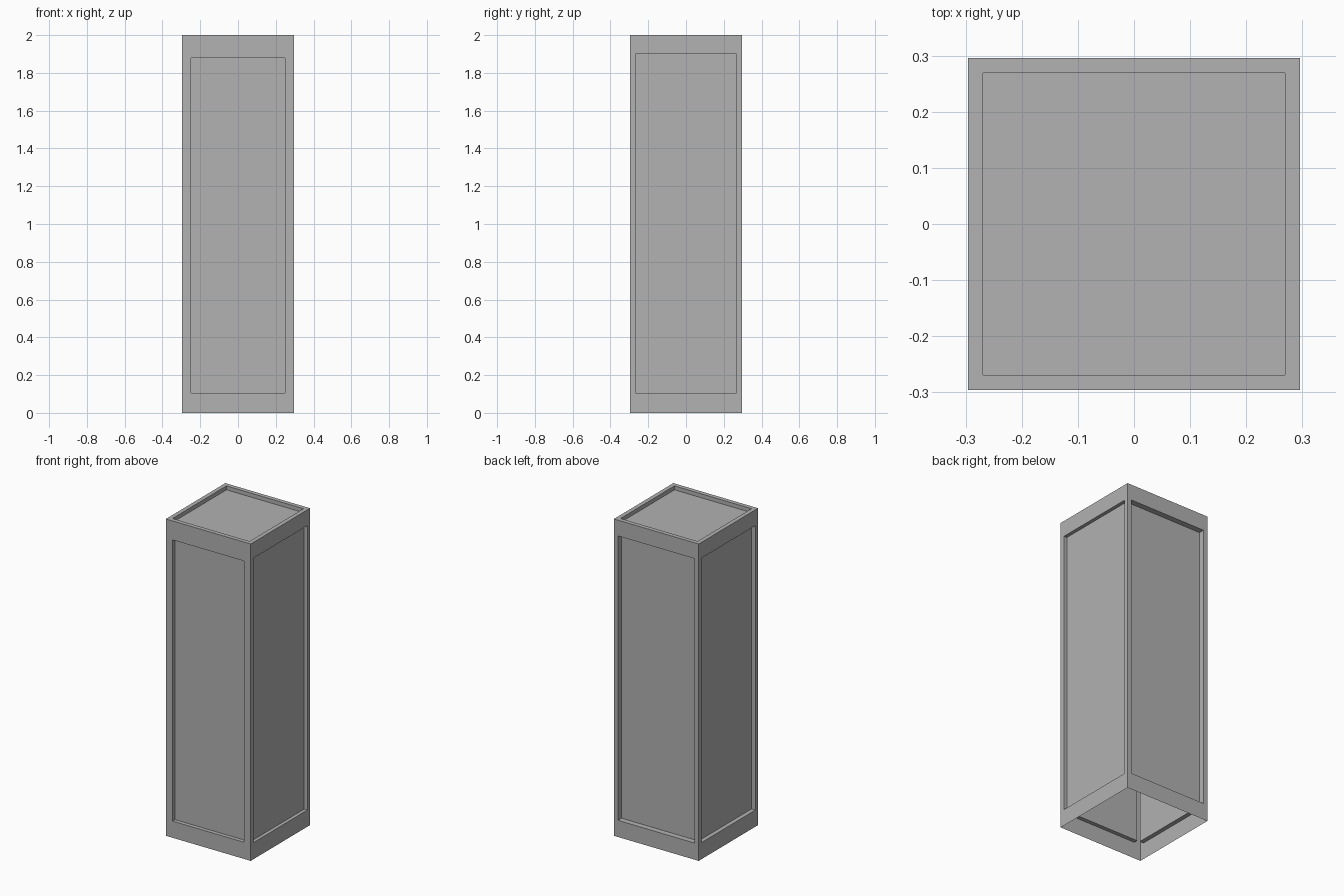
import bpy, bmesh, math
from mathutils import Matrix, Vector

cube = bpy.data.objects.get("Cube")
if cube:
    bpy.data.objects.remove(cube, do_unlink=True)

HALF, HEIGHT, SILL = 0.296, 2.0, 0.105

grey = bpy.data.materials.new("stone_grey")
grey.use_nodes = True
colour = (0.445, 0.445, 0.445, 1)
grey.diffuse_color = colour
grey.node_tree.nodes["Principled BSDF"].inputs["Base Color"].default_value = colour


def ring(bm, matrix, left, right, low, high, out):
    """Four corners of a rectangle facing -y, placed by the matrix."""
    corners = ((left, low), (right, low), (right, high), (left, high))
    return [bm.verts.new(matrix @ Vector((u, -out, v))) for u, v in corners]


def recessed_side(bm, matrix, outer, inner, out, depth):
    """Flat border, reveal and sunken panel of one side."""
    rings = [ring(bm, matrix, *outer, out),
             ring(bm, matrix, *inner, out),
             ring(bm, matrix, *inner, out - depth)]
    for a, b in zip(rings, rings[1:]):
        for i in range(4):
            j = (i + 1) % 4
            bm.faces.new((a[i], a[j], b[j], b[i]))
    bm.faces.new(rings[-1])


bm = bmesh.new()

# Upright sides in order: front, +x, back, -x (panel half width, panel top, depth)
sides = [(0.25, 1.88, 0.025), (0.268, 1.9, 0.022),
         (0.268, 1.9, 0.036), (0.268, 1.9, 0.027)]
for i, (half, top, depth) in enumerate(sides):
    recessed_side(bm, Matrix.Rotation(i * math.pi / 2, 4, "Z"),
                  (-HALF, HALF, 0, HEIGHT), (-half, half, SILL, top), HALF, depth)

# Sunken top; the underside stays open
recessed_side(bm, Matrix.Rotation(-math.pi / 2, 4, "X"),
              (-HALF, HALF, -HALF, HALF), (-0.269, 0.269, -0.269, 0.269), HEIGHT, 0.025)

# Weld only the outer corners shared by neighbouring sides
corners = [v for v in bm.verts if abs(v.co.x) > HALF - 0.001 and abs(v.co.y) > HALF - 0.001]
bmesh.ops.remove_doubles(bm, verts=corners, dist=0.0005)

mesh = bpy.data.meshes.new("panelled_pillar")
bm.to_mesh(mesh)
bm.free()
mesh.materials.append(grey)
pillar = bpy.data.objects.new("panelled_pillar", mesh)
bpy.context.collection.objects.link(pillar)
